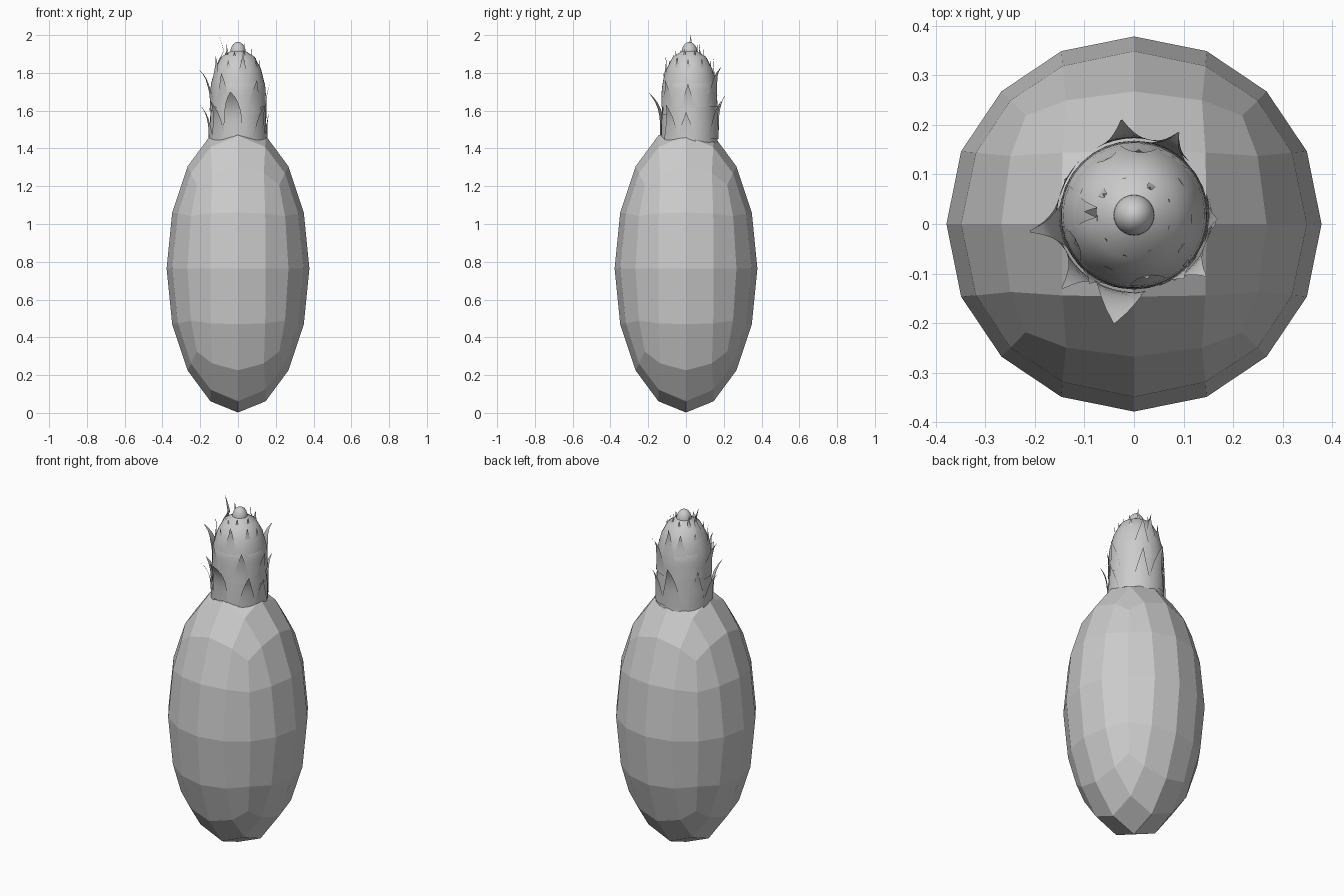
import bpy, bmesh, math, random
from mathutils import Vector

if "Cube" in bpy.data.objects:
    bpy.data.objects.remove(bpy.data.objects["Cube"])

random.seed(4)
CY = 0.018  # the crown sits slightly behind the centre


def finish(name, bm, smooth):
    me = bpy.data.meshes.new(name)
    bm.to_mesh(me)
    bm.free()
    ob = bpy.data.objects.new(name, me)
    bpy.context.collection.objects.link(ob)
    if smooth:
        bpy.context.view_layer.objects.active = ob
        ob.select_set(True)
        bpy.ops.object.shade_smooth_by_angle(angle=math.radians(40))
        ob.select_set(False)
    return ob


# Fruit body: cube with 4x4 faces per side, rounded to an ellipsoid
bm = bmesh.new()
bmesh.ops.create_cube(bm, size=2)
bmesh.ops.subdivide_edges(bm, edges=bm.edges[:], cuts=3, use_grid_fill=True)
for v in bm.verts:
    c = v.co.copy()
    n = Vector()
    for i in range(3):
        a = abs(c[i])
        if 0.1 < a < 0.9:
            others = [abs(c[j]) for j in range(3) if j != i]
            a = 0.42 + 0.13 * min(others) ** 2
        n[i] = math.copysign(a, c[i]) if abs(c[i]) > 0.1 else 0
    n.normalize()
    v.co = (n.x * 0.378, n.y * 0.378, 0.765 + n.z * 0.763)
finish("fruit_body", bm, False)

# Crown core profile: (radius, height)
PROFILE = [(0.150, 1.40), (0.150, 1.52), (0.143, 1.64), (0.142, 1.74),
           (0.122, 1.82), (0.088, 1.885), (0.04, 1.915)]


def core_radius(z):
    for (r0, z0), (r1, z1) in zip(PROFILE, PROFILE[1:]):
        if z <= z1:
            return r0 + (r1 - r0) * (z - z0) / (z1 - z0)
    return PROFILE[-1][0]


bm = bmesh.new()
N = 32
rings = [[bm.verts.new((r * math.cos(2 * math.pi * i / N),
                        CY + r * math.sin(2 * math.pi * i / N), z))
          for i in range(N)] for r, z in PROFILE]
for a, b in zip(rings, rings[1:]):
    for i in range(N):
        j = (i + 1) % N
        bm.faces.new((a[i], a[j], b[j], b[i]))
finish("crown_core", bm, True)

# Central bud
bm = bmesh.new()
bmesh.ops.create_uvsphere(bm, u_segments=24, v_segments=10, radius=0.042)
for v in bm.verts:
    v.co = (v.co.x, v.co.y + CY, 1.905 + v.co.z * 1.4)
finish("crown_bud", bm, True)


# Leaf: wraps the core at its base and tapers to a free tip
def leaf(bm, tip, z0, width, blunt=1.5, power=3):
    tx, ty, z1 = tip
    ang = math.atan2(ty - CY, tx)
    tip_r = math.hypot(tx, ty - CY)
    rows, cols, grid = 8, 6, []
    for i in range(rows + 1):
        t = i / rows
        z = z0 + (z1 - z0) * t
        k = t ** power
        r = (core_radius(z) + 0.005) * (1 - k) + tip_r * k
        half = width / 0.15 * max(1 - t ** blunt, 0.02)
        row = []
        for j in range(cols + 1):
            u = 2 * j / cols - 1
            a = ang + half * u
            row.append(bm.verts.new((r * math.cos(a), CY + r * math.sin(a), z)))
        grid.append(row)
    for a, b in zip(grid, grid[1:]):
        for j in range(cols):
            bm.faces.new((a[j], a[j + 1], b[j + 1], b[j]))


# Outer leaves with tips flaring outwards
bm = bmesh.new()
for tip, z0, w, blunt in [
        ((-0.04, -0.20, 1.70), 1.46, 0.05, 3.0),
        ((-0.20, -0.01, 1.63), 1.44, 0.06, 1.2),
        ((0.165, 0.00, 1.59), 1.44, 0.05, 1.2),
        ((-0.025, 0.21, 1.69), 1.45, 0.06, 1.3),
        ((0.145, -0.105, 1.63), 1.44, 0.05, 1.2),
        ((-0.145, -0.13, 1.65), 1.44, 0.05, 1.2),
        ((0.09, 0.185, 1.65), 1.45, 0.05, 1.2),
        ((-0.14, 0.09, 1.66), 1.45, 0.05, 1.2),
        ((-0.21, -0.015, 1.82), 1.60, 0.06, 1.2),
        ((0.168, 0.01, 1.74), 1.56, 0.05, 1.2),
        ((0.09, 0.185, 1.83), 1.62, 0.06, 1.2),
        ((0.10, -0.11, 1.76), 1.58, 0.05, 1.2),
        ((-0.09, -0.12, 1.80), 1.60, 0.05, 1.2)]:
    leaf(bm, tip, z0, w, blunt)
finish("crown_outer_leaves", bm, True)

# Upper leaves closing in towards the bud
bm = bmesh.new()
for ring, (count, z0, ztip, rtip) in enumerate([(9, 1.62, 1.88, 0.125),
                                                (9, 1.68, 1.94, 0.075)]):
    for i in range(count):
        a = 2 * math.pi * (i + 0.5 * ring) / count + random.uniform(-0.12, 0.12)
        r = rtip + random.uniform(-0.012, 0.012)
        leaf(bm, (r * math.cos(a), CY + r * math.sin(a),
                  ztip + random.uniform(-0.03, 0.02)), z0, 0.06, 1.5, 2)
# Tallest leaf, left of centre
leaf(bm, (-0.10, 0.025, 2.0), 1.66, 0.065, 1.3, 2)
finish("crown_upper_leaves", bm, True)
